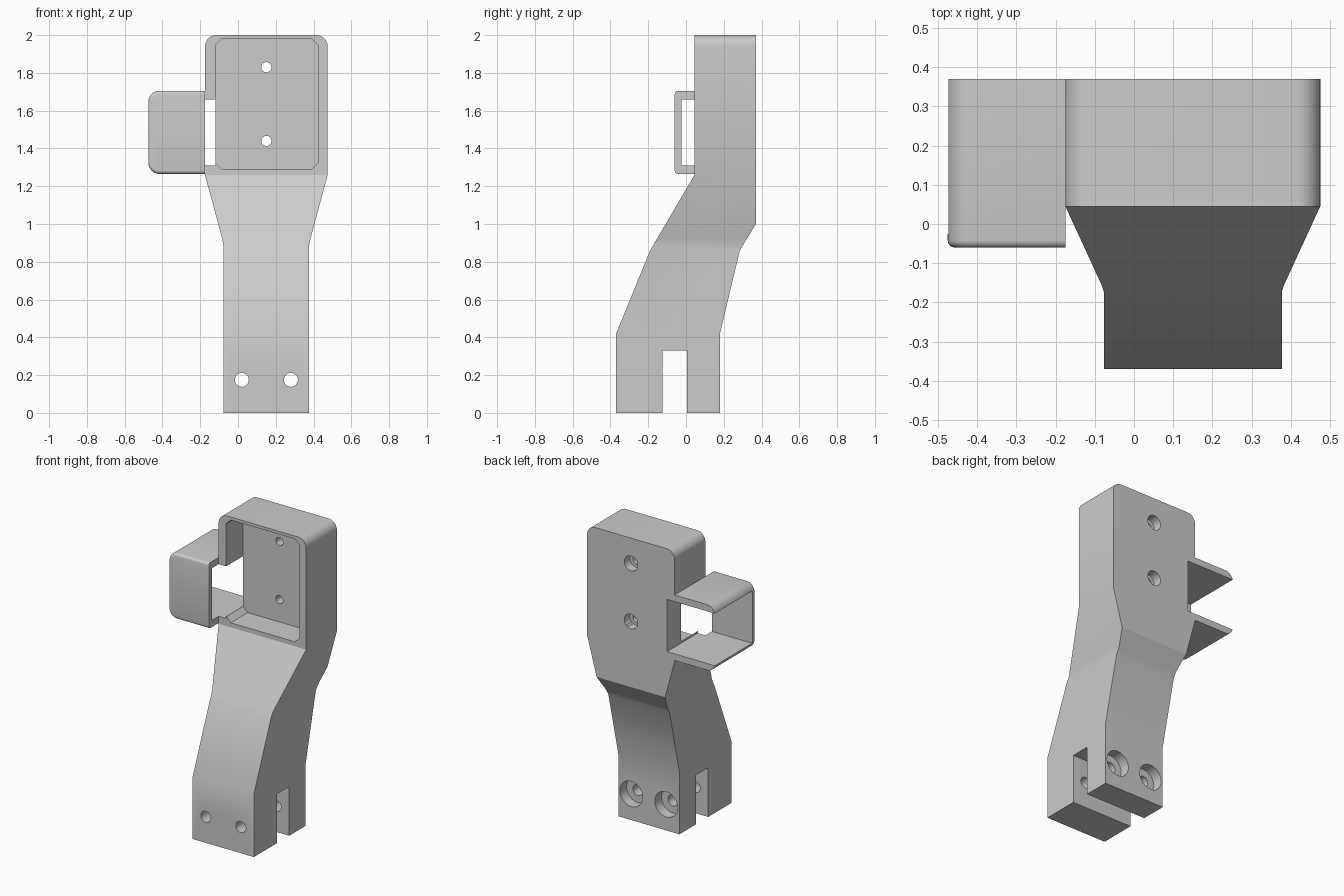
import bpy, bmesh, math
from mathutils import Vector

cube = bpy.data.objects.get("Cube")
if cube:
    bpy.data.objects.remove(cube, do_unlink=True)

grey = bpy.data.materials.new("plain_grey")
grey.use_nodes = True
grey.diffuse_color = (0.6, 0.6, 0.6, 1)
grey.node_tree.nodes["Principled BSDF"].inputs["Base Color"].default_value = (0.6, 0.6, 0.6, 1)


def prism(name, points, axis, lo, hi, front_bevel=None):
    """Extrude a profile: (x, z) along axis y, or (y, z) along axis x."""
    bm = bmesh.new()
    place = (lambda a, b, d: (a, d, b)) if axis == "y" else (lambda a, b, d: (d, a, b))
    face = bm.faces.new([bm.verts.new(place(a, b, lo)) for a, b in points])
    ext = bmesh.ops.extrude_face_region(bm, geom=[face])
    verts = [g for g in ext["geom"] if isinstance(g, bmesh.types.BMVert)]
    shift = Vector(place(0, 0, hi - lo))
    bmesh.ops.translate(bm, verts=verts, vec=shift)
    bmesh.ops.recalc_face_normals(bm, faces=bm.faces)
    if front_bevel:
        inner = max(a for a, b in points)
        edges = [e for e in bm.edges
                 if all(abs(v.co.y - lo) < 1e-5 for v in e.verts)
                 and any(v.co.x < inner - 1e-4 for v in e.verts)]
        bmesh.ops.bevel(bm, geom=edges, offset=front_bevel, segments=4,
                        profile=0.5, affect="EDGES", clamp_overlap=True)
    mesh = bpy.data.meshes.new(name)
    bm.to_mesh(mesh)
    bm.free()
    mesh.materials.append(grey)
    obj = bpy.data.objects.new(name, mesh)
    bpy.context.collection.objects.link(obj)
    return obj


def arc(cx, cz, r, start, end, n=8):
    angles = [math.radians(start + (end - start) * i / n) for i in range(n + 1)]
    return [(cx + r * math.cos(t), cz + r * math.sin(t)) for t in angles]


def rect(a0, a1, b0, b1):
    return [(a0, b0), (a1, b0), (a1, b1), (a0, b1)]


def combine(target, tool, operation="DIFFERENCE"):
    mod = target.modifiers.new("cut", "BOOLEAN")
    mod.operation = operation
    mod.solver = "EXACT"
    mod.object = tool
    tool.hide_render = True
    bpy.context.view_layer.objects.active = target
    bpy.ops.object.modifier_apply(modifier=mod.name)
    bpy.data.objects.remove(tool, do_unlink=True)


def drill(target, x, z, r, lo, hi):
    combine(target, prism("drill", arc(x, z, r, 0, 345, 23), "y", lo, hi))


# Body: bent side profile trimmed to the flared front outline
side = [(-0.37, 0), (0.18, 0), (0.18, 0.42), (0.285, 0.86), (0.37, 1.0),
        (0.37, 2.0), (0.045, 2.0), (0.045, 1.26), (-0.19, 0.86), (-0.37, 0.42)]
outline = [(-0.077, -0.1), (0.377, -0.1), (0.377, 0.89), (0.383, 0.92), (0.475, 1.26)]
outline += arc(0.415, 1.94, 0.06, 0, 90) + arc(-0.115, 1.94, 0.06, 90, 180)
outline += [(-0.175, 1.26), (-0.083, 0.92), (-0.077, 0.89)]
body = prism("bracket_body", side, "x", -0.7, 0.7)
combine(body, prism("outline", outline, "y", -0.6, 0.6), "INTERSECT")

# Mounting slot in the foot
combine(body, prism("slot", rect(-0.125, 0.005, -0.1, 0.33), "x", -0.6, 0.6))

# Front pocket with clipped corners
x0, x1, z0, z1, c = -0.12, 0.425, 1.29, 1.98, 0.035
pocket = [(x0 + c, z0), (x1 - c, z0), (x1, z0 + c), (x1, z1 - c),
          (x1 - c, z1), (x0 + c, z1), (x0, z1 - c), (x0, z0 + c)]
combine(body, prism("pocket", pocket, "y", -0.1, 0.225))

# Side opening beside the clip
combine(body, prism("opening", rect(-0.3, -0.119, 1.31, 1.66), "y", -0.2, 0.6))

# Screw holes, wider at the back
for z in (1.44, 1.83):
    drill(body, 0.15, z, 0.027, 0.1, 0.6)
    drill(body, 0.15, z, 0.05, 0.31, 0.6)
for x in (0.02, 0.28):
    drill(body, x, 0.175, 0.037, -0.6, 0.6)
    drill(body, x, 0.175, 0.085, 0.11, 0.6)

# Side clip: front plate with two long flanges
shape = [(-0.175, 1.265), (-0.175, 1.705)]
shape += arc(-0.415, 1.645, 0.06, 90, 180) + arc(-0.415, 1.325, 0.06, 180, 270)
clip = prism("side_clip", shape, "y", -0.06, 0.37, front_bevel=0.018)
combine(clip, prism("clip_gap", rect(-0.8, 0, 1.31, 1.66), "y", -0.025, 0.6))

for obj in (body, clip):
    bpy.ops.object.select_all(action="DESELECT")
    obj.select_set(True)
    bpy.context.view_layer.objects.active = obj
    bpy.ops.object.shade_smooth_by_angle(angle=math.radians(25))
